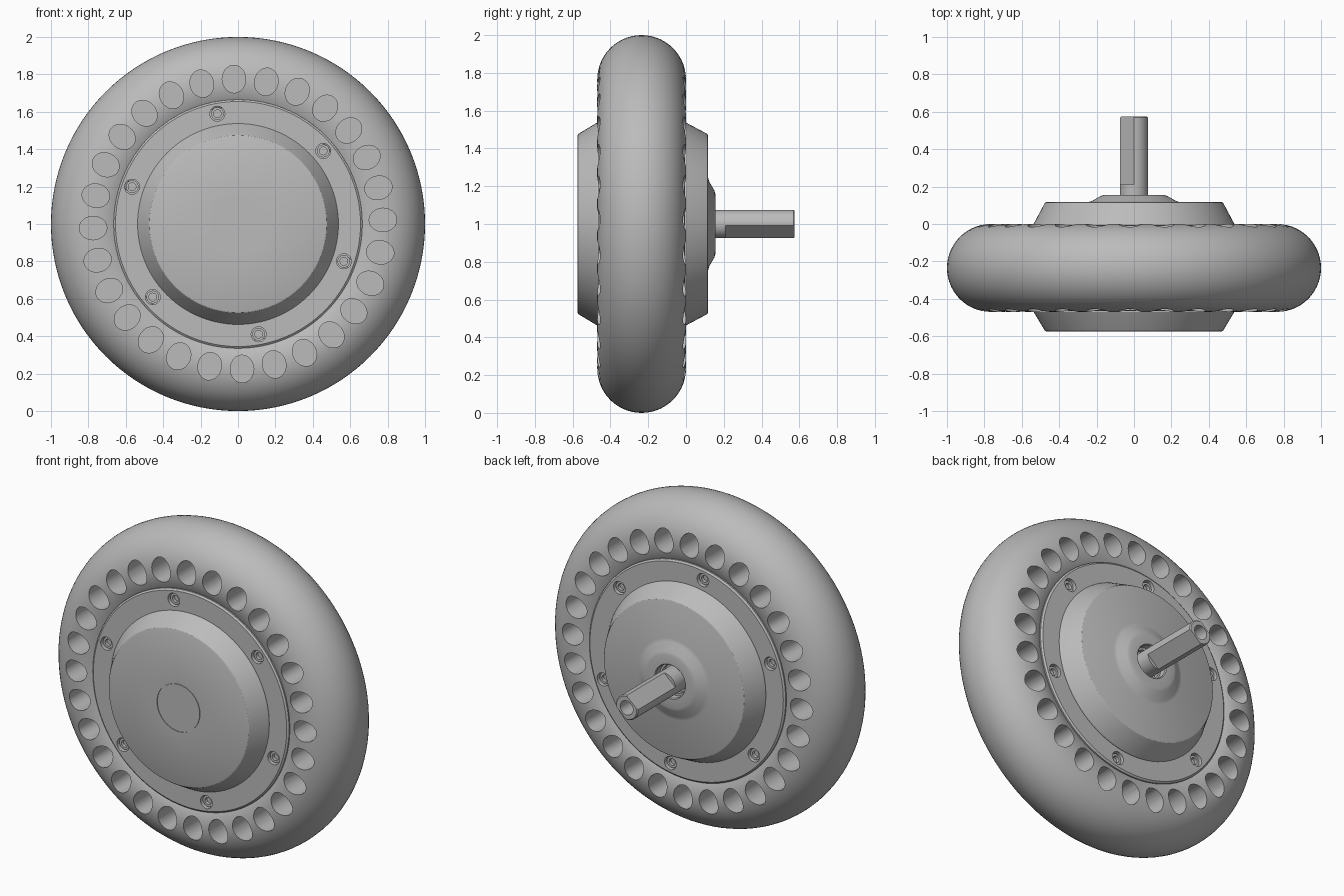
import bpy, bmesh, math
from mathutils import Vector

cube = bpy.data.objects.get("Cube")
if cube:
    bpy.data.objects.remove(cube, do_unlink=True)

CZ = 1.0        # axle height
MID = -0.235    # wheel mid plane

grey = bpy.data.materials.new("plain grey")
grey.use_nodes = True
COLOUR = (0.5, 0.5, 0.5, 1)
grey.diffuse_color = COLOUR
grey.node_tree.nodes["Principled BSDF"].inputs["Base Color"].default_value = COLOUR


def finish(bm, name):
    bmesh.ops.remove_doubles(bm, verts=bm.verts, dist=1e-5)
    bmesh.ops.recalc_face_normals(bm, faces=bm.faces)
    mesh = bpy.data.meshes.new(name)
    bm.to_mesh(mesh)
    bm.free()
    mesh.materials.append(grey)
    ob = bpy.data.objects.new(name, mesh)
    bpy.context.collection.objects.link(ob)
    return ob


def lathe(name, profile, steps=96, closed=False):
    """Spin (radius, y) points around the axle."""
    bm = bmesh.new()
    vs = [bm.verts.new((r, y, CZ)) for r, y in profile]
    pairs = list(zip(vs, vs[1:] + vs[:1])) if closed else list(zip(vs, vs[1:]))
    edges = [bm.edges.new(p) for p in pairs]
    bmesh.ops.spin(bm, geom=vs + edges, cent=(0, 0, CZ), axis=(0, 1, 0),
                   angle=math.tau, steps=steps, use_merge=True)
    return finish(bm, name)


def ring_of_plugs(name, count, radius, start, rad, tan, spans, sides=24):
    """Elliptical plugs along y, spaced evenly around the axle."""
    bm = bmesh.new()
    for i in range(count):
        a = math.radians(start) + math.tau * i / count
        out = Vector((math.cos(a), 0, math.sin(a)))
        side = Vector((-math.sin(a), 0, math.cos(a)))
        for y0, y1 in spans:
            loops = []
            for y in (y0, y1):
                c = Vector((0, y, CZ)) + out * radius
                loops.append([bm.verts.new(c + out * rad * math.cos(t) + side * tan * math.sin(t))
                              for t in (math.tau * k / sides for k in range(sides))])
            lo, hi = loops
            bm.faces.new(lo)
            bm.faces.new(hi[::-1])
            for k in range(sides):
                n = (k + 1) % sides
                bm.faces.new((lo[k], hi[k], hi[n], lo[n]))
    return finish(bm, name)


def cut(ob, cutter):
    cutter.hide_render = True
    mod = ob.modifiers.new("cut", 'BOOLEAN')
    mod.operation, mod.solver, mod.object = 'DIFFERENCE', 'EXACT', cutter
    bpy.context.view_layer.objects.active = ob
    bpy.ops.object.modifier_apply(modifier=mod.name)
    bpy.data.objects.remove(cutter, do_unlink=True)


def mirror_y(points):
    return [(r, 2 * MID - y) for r, y in points]


# Tyre: round tube with a ring of blind holes on both sides
tube = 0.235
tyre = lathe("tyre", [(1 - tube + tube * math.cos(t), MID + tube * math.sin(t))
                      for t in (math.tau * k / 56 for k in range(56))], 128, True)
cut(tyre, ring_of_plugs("tyre_hole_cutter", 28, 0.775, 1.6, 0.074, 0.063,
                        [(MID + 0.03, 0.1), (MID - 0.03, 2 * MID - 0.1)]))

# Rim: flanged drum with counterbored bolt holes
rim_half = [(0, -0.006), (0.655, -0.006), (0.665, -0.014), (0.665, -0.05)]
rim = lathe("rim", rim_half + mirror_y(rim_half)[::-1])
cut(rim, ring_of_plugs("bolt_hole_cutter", 6, 0.6, 40.6, 0.04, 0.04,
                       [(-0.045, 0.1), (2 * MID + 0.045, 2 * MID - 0.1)]))

# Bolts: ring heads with a socket, sunk into the rim
bolts = ring_of_plugs("bolts", 6, 0.6, 40.6, 0.034, 0.034,
                      [(-0.06, -0.022), (2 * MID + 0.06, 2 * MID + 0.022)])
cut(bolts, ring_of_plugs("socket_cutter", 6, 0.6, 40.6, 0.021, 0.021,
                         [(-0.042, 0.1), (2 * MID + 0.042, 2 * MID - 0.1)], 12))

# Front cover with an inset centre cap line
FRONT = -0.575
front_cover = lathe("front_cover", [
    (0, FRONT), (0.143, FRONT), (0.143, FRONT + 0.004), (0.146, FRONT + 0.004),
    (0.146, FRONT), (0.468, FRONT), (0.475, FRONT + 0.003), (0.48, FRONT + 0.01),
    (0.537, -0.47), (0.537, -0.455), (0, -0.455)])

# Back cover with raised boss and a stepped bearing recess
back_cover = lathe("back_cover", [
    (0.537, -0.015), (0.537, 0), (0.48, 0.107), (0.475, 0.114), (0.468, 0.117),
    (0.245, 0.117), (0.225, 0.123), (0.178, 0.15), (0.16, 0.155), (0.105, 0.155),
    (0.1, 0.15), (0.1, 0.11), (0.088, 0.11), (0.088, 0.08), (0, 0.08)])

# Axle: round bar with two opposite flats and a bored end
R, END = 0.075, 0.575
axle = lathe("axle", [(0, 0.05), (R, 0.05), (R, END - 0.006), (R - 0.006, END),
                      (0.043, END), (0.043, 0.4), (0, 0.4)], 48)
tilt = math.radians(-48)
for sign in (1, -1):
    bm = bmesh.new()
    bmesh.ops.create_cube(bm, size=1)
    for v in bm.verts:
        d = sign * (0.055 + 0.1 * (v.co.x + 0.5))
        w = 0.3 * v.co.z
        v.co = (d * math.cos(tilt) - w * math.sin(tilt), 0.21 + 0.5 * (v.co.y + 0.5),
                CZ + d * math.sin(tilt) + w * math.cos(tilt))
    cut(axle, finish(bm, "flat_cutter"))

# Smooth shading with crisp edges
parts = [tyre, rim, bolts, front_cover, back_cover, axle]
bpy.ops.object.select_all(action='DESELECT')
for ob in parts:
    ob.select_set(True)
bpy.context.view_layer.objects.active = tyre
bpy.ops.object.shade_smooth_by_angle(angle=math.radians(25))
